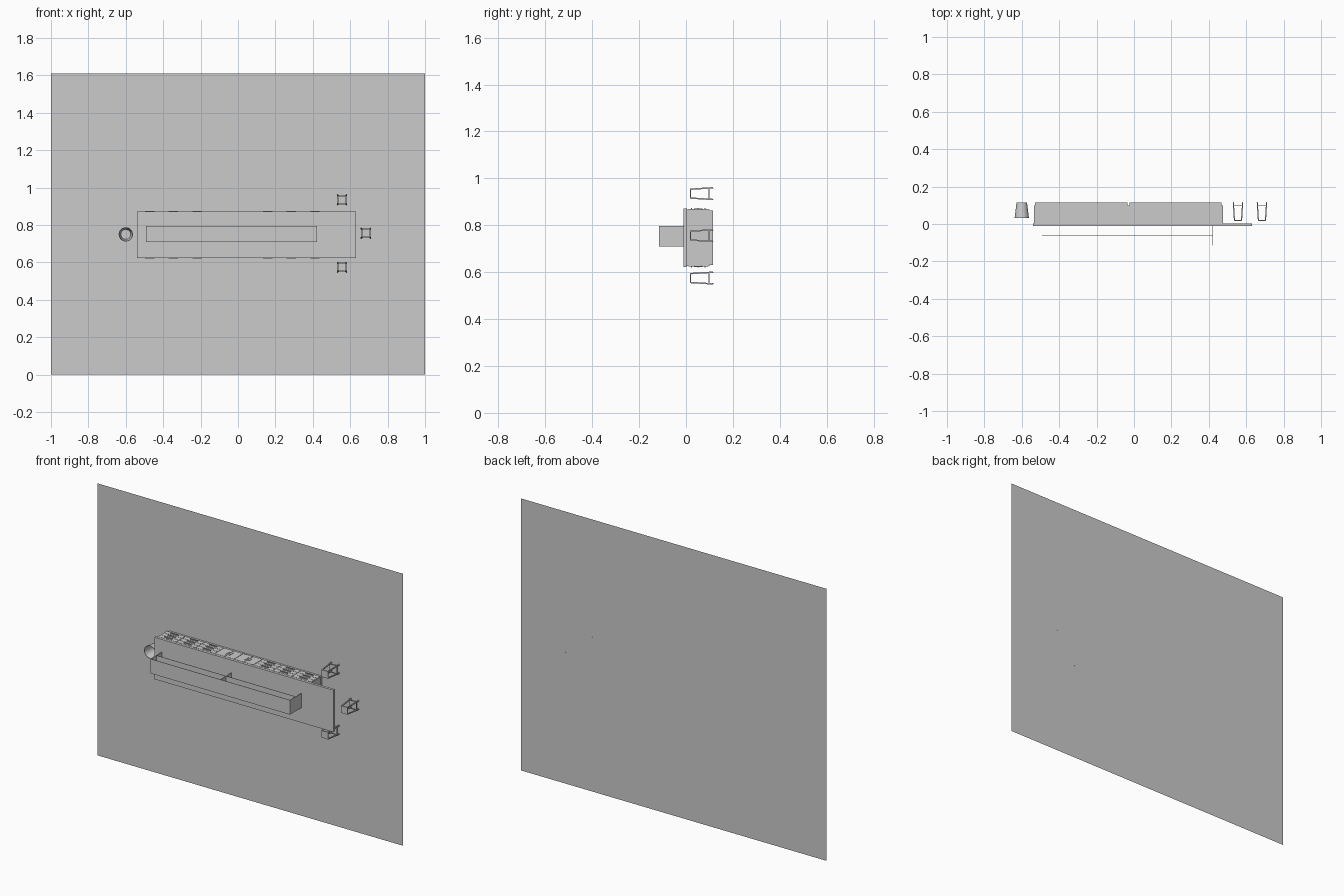
import bpy
import math
from mathutils import Vector

cube = bpy.data.objects.get("Cube")
if cube:
    bpy.data.objects.remove(cube, do_unlink=True)

grey = bpy.data.materials.new("plain grey")
grey.use_nodes = True
GREY = (0.6, 0.6, 0.6, 1)
grey.diffuse_color = GREY
grey.node_tree.nodes["Principled BSDF"].inputs["Base Color"].default_value = GREY

FLOOR = 0.116      # the room lies on its back: floor is the +y wall
MID_Z = 0.747      # centre line of the desk


def make(name, verts, faces):
    mesh = bpy.data.meshes.new(name)
    mesh.from_pydata(verts, [], faces)
    mesh.materials.append(grey)
    ob = bpy.data.objects.new(name, mesh)
    bpy.context.collection.objects.link(ob)
    return ob


def box(name, x, y, z):
    verts = [(a, b, c) for a in x for b in y for c in z]
    faces = [(0, 1, 3, 2), (4, 6, 7, 5), (0, 4, 5, 1),
             (2, 3, 7, 6), (0, 2, 6, 4), (1, 5, 7, 3)]
    return make(name, verts, faces)


def rod(name, start, end, r):
    """Square bar between two points."""
    start, end = Vector(start), Vector(end)
    d = end - start
    bpy.ops.mesh.primitive_cube_add(size=1, location=(start + end) / 2)
    ob = bpy.context.object
    ob.name = name
    ob.rotation_euler = d.to_track_quat('Z', 'Y').to_euler()
    ob.scale = (r * 2, r * 2, d.length)
    ob.data.materials.append(grey)
    return ob


# Floor sheet
make("floor", [(-1, FLOOR, 0), (1, FLOOR, 0), (1, FLOOR, 1.61), (-1, FLOOR, 1.61)],
     [(0, 1, 2, 3)])

# Desk top
box("desk_top", (-0.54, 0.632), (-0.011, 0.004), (0.623, 0.871))

# Cabinet bodies, recessed plinths, fronts and handles on both long sides
HALF = 0.12
for side, x0, x1 in (("right", -0.535, -0.03), ("left", -0.03, 0.475)):
    box(side + "_cabinet", (x0, x1), (0.004, 0.1), (MID_Z - HALF, MID_Z + HALF))
    box(side + "_plinth", (x0 + 0.006, x1 - 0.006), (0.1, FLOOR),
        (MID_Z - HALF + 0.004, MID_Z + HALF - 0.004))
    width = (x1 - x0) / 4
    for i in range(4):
        a, b = x0 + i * width + 0.004, x0 + (i + 1) * width - 0.004
        mid = (a + b) / 2
        is_door = i == (3 if side == "right" else 0)
        for s in (-1, 1):
            face = MID_Z + s * HALF
            front = sorted((face, face + s * 0.002))
            pull = sorted((face, face + s * 0.007))
            if is_door:
                for p, q, h in ((a, mid - 0.002, mid - 0.012), (mid + 0.002, b, mid + 0.012)):
                    box("cabinet_door", (p, q), (0.01, 0.096), front)
                    box("door_handle", (h - 0.002, h + 0.002), (0.035, 0.07), sorted((face, face + s * 0.004)))
            else:
                for j in range(3):
                    y = 0.01 + j * 0.029
                    box("drawer_front", (a, b), (y, y + 0.027), front)
                    box("drawer_handle", (mid - 0.025, mid + 0.025), (y + 0.011, y + 0.015), pull)

# Raised open shelf unit on the desk top
ZS = (0.71, 0.796)
T = 0.001
for x in (-0.492, -0.035, 0.421):
    box("shelf_divider", (x - T, x + T), (-FLOOR, -0.011), ZS)
for name, y in (("top_shelf", -FLOOR + T), ("middle_shelf", -0.061)):
    box(name, (-0.492, 0.421), (y - T, y + T), ZS)

# Stools: thin seat, splayed legs and stretchers
SEAT, SPREAD = 0.021, 0.027
corners = [(-1, -1), (1, -1), (1, 1), (-1, 1)]
for cx, cz in ((0.556, 0.935), (0.684, 0.756), (0.556, 0.575)):
    box("stool_seat", (cx - SEAT, cx + SEAT), (0.017, 0.022), (cz - SEAT, cz + SEAT))

    def at(corner, y):
        w = SEAT - 0.002 + (SPREAD - SEAT) * (y - 0.02) / (FLOOR - 0.02)
        return (cx + corner[0] * w, y, cz + corner[1] * w)

    for k, c in enumerate(corners):
        rod("stool_leg", at(c, 0.02), at(c, FLOOR), 0.003)
        rod("stool_stretcher", at(c, 0.098), at(corners[(k + 1) % 4], 0.098), 0.0015)

# Waste bin: open tapered shell, mouth facing away from the floor
N = 32
ring = [(math.cos(2 * math.pi * i / N), math.sin(2 * math.pi * i / N)) for i in range(N)]
profile = [(0.028, FLOOR), (0.038, 0.033), (0.036, 0.033), (0.026, FLOOR - 0.004)]
verts = [(-0.6 + r * c, y, 0.75 + r * s) for r, y in profile for c, s in ring]
faces = [(k * N + i, k * N + (i + 1) % N, (k + 1) * N + (i + 1) % N, (k + 1) * N + i)
         for k in range(3) for i in range(N)]
faces.append(tuple(range(3 * N, 4 * N)))
waste_bin = make("waste_bin", verts, faces)
bpy.ops.object.select_all(action='DESELECT')
waste_bin.select_set(True)
bpy.context.view_layer.objects.active = waste_bin
bpy.ops.object.shade_smooth_by_angle()
